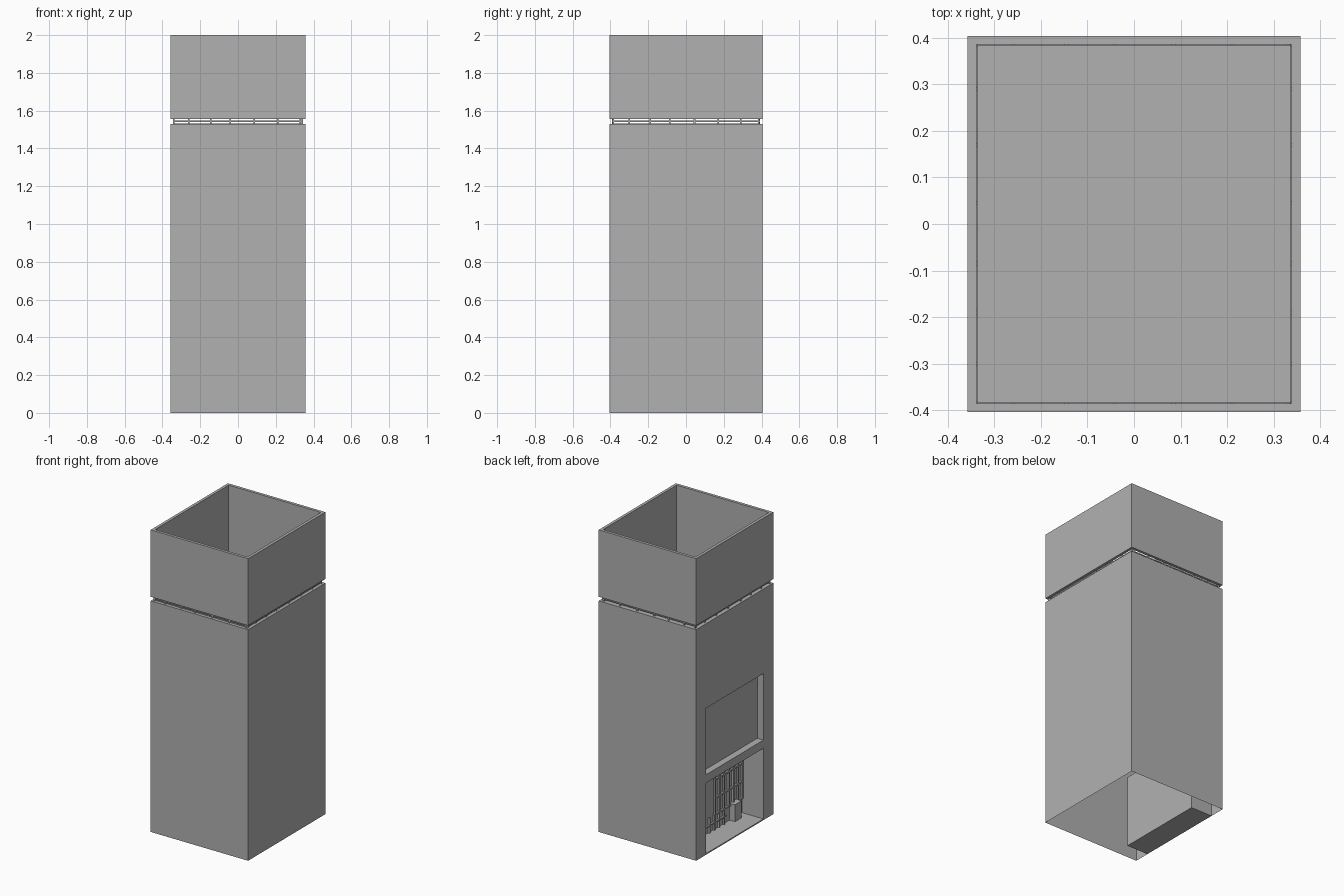
import bpy

if "Cube" in bpy.data.objects:
    bpy.data.objects.remove(bpy.data.objects["Cube"])

HX, HY = 0.357, 0.404      # half footprint
DECK, GAP_TOP, TOP = 1.53, 1.557, 2.0

grey = bpy.data.materials.new("dark_grey")
grey.diffuse_color = (0.44, 0.44, 0.44, 1)
grey.use_nodes = True
grey.node_tree.nodes["Principled BSDF"].inputs["Base Color"].default_value = grey.diffuse_color


def mesh(name, verts, faces):
    me = bpy.data.meshes.new(name)
    me.from_pydata(verts, [], faces)
    me.materials.append(grey)
    ob = bpy.data.objects.new(name, me)
    bpy.context.collection.objects.link(ob)
    return ob


def box(name, x0, x1, y0, y1, z0, z1):
    v = [(x, y, z) for x in (x0, x1) for y in (y0, y1) for z in (z0, z1)]
    f = [(0, 1, 3, 2), (4, 6, 7, 5), (0, 4, 5, 1),
         (2, 3, 7, 6), (0, 2, 6, 4), (1, 5, 7, 3)]
    return mesh(name, v, f)


def quad(name, a, b, c, d):
    return mesh(name, [a, b, c, d], [(0, 1, 2, 3)])


def wall_x(name, x, y0, y1, z0, z1):
    return quad(name, (x, y0, z0), (x, y0, z1), (x, y1, z1), (x, y1, z0))


def wall_y(name, y, x0, x1, z0, z1):
    return quad(name, (x0, y, z0), (x1, y, z0), (x1, y, z1), (x0, y, z1))


# hollow tower shaft, open underneath
wall_y("front_wall", -HY, -HX, HX, 0, DECK)
wall_y("back_wall", HY, -HX, HX, 0, DECK)
wall_x("right_wall", HX, -HY, HY, 0, DECK)
quad("roof_deck", (-HX, -HY, DECK), (HX, -HY, DECK), (HX, HY, DECK), (-HX, HY, DECK))

# left facade around the two openings
W, E, S0, S1 = 0.30, 0.475, 0.53, 0.97
for s, side in ((-1, "front"), (1, "back")):
    wall_x("facade_pier_" + side, -HX, *sorted((s * W, s * HY)), 0, DECK)
wall_x("facade_band", -HX, -W, W, E, S0)
wall_x("facade_upper", -HX, -W, W, S1, DECK)

# shallow upper recess
D = -HX + 0.045
wall_x("recess_panel", D, -W, W, S0, S1)
for y in (-W, W):
    wall_y("recess_reveal", y, -HX, D, S0, S1)
for z in (S0, S1):
    quad("recess_sill", (-HX, -W, z), (D, -W, z), (D, W, z), (-HX, W, z))

# ground floor entrance
B = -0.20
box("entrance_floor", -HX, B, -W, W, 0.0, 0.008)
quad("entrance_ceiling", (-HX, -W, E), (B, -W, E), (B, W, E), (-HX, W, E))
for y in (-W, W):
    wall_y("entrance_reveal", y, -HX, B, 0, E)
wall_x("entrance_back", B, -W, W, 0.008, E)

# window bars
for i in range(7):
    y = -W + 0.006 + i * 0.048
    box("mullion", B - 0.012, B, y - 0.005, y + 0.005, 0.11, E)
for z in (0.11, 0.22, 0.34):
    box("transom", B - 0.012, B, -W, 0, z - 0.005, z + 0.005)
for i in range(5):
    y = -0.10 + i * 0.05
    box("low_mullion", B - 0.012, B, y - 0.004, y + 0.004, 0.008, 0.11)
box("low_transom", B - 0.012, B, -0.12, 0.12, 0.055, 0.063)

# pedestal beside the glazing
box("pedestal", B - 0.04, B, -0.24, -0.17, 0.008, 0.12)

# raised parapet, open top and bottom
T = 0.019
for s in (-1, 1):
    box("parapet_long", *sorted((s * HX, s * (HX - T))), -HY, HY, GAP_TOP, TOP)
    box("parapet_short", -HX + T, HX - T, *sorted((s * HY, s * (HY - T))), GAP_TOP, TOP)

# thin posts and rail in the gap
R, RX, RY = 0.004, 0.34, 0.387
for s in (-1, 1):
    for x in (-0.34, -0.26, -0.145, -0.04, 0.085, 0.21, 0.33):
        box("gap_post", x - R, x + R, s * RY - R, s * RY + R, DECK, GAP_TOP)
    for y in (-0.385, -0.30, -0.19, -0.085, 0.045, 0.17, 0.29, 0.385):
        box("gap_post", s * RX - R, s * RX + R, y - R, y + R, DECK, GAP_TOP)
    box("gap_rail", -RX, RX, s * RY - R, s * RY + R, 1.541, 1.547)
    box("gap_rail", s * RX - R, s * RX + R, -RY, RY, 1.541, 1.547)

# low curb lines on the roof deck
box("deck_curb_right", 0.325, 0.336, -0.378, 0.383, DECK, DECK + 0.003)
box("deck_curb_front", -0.336, 0.336, -0.383, -0.378, DECK, DECK + 0.003)
